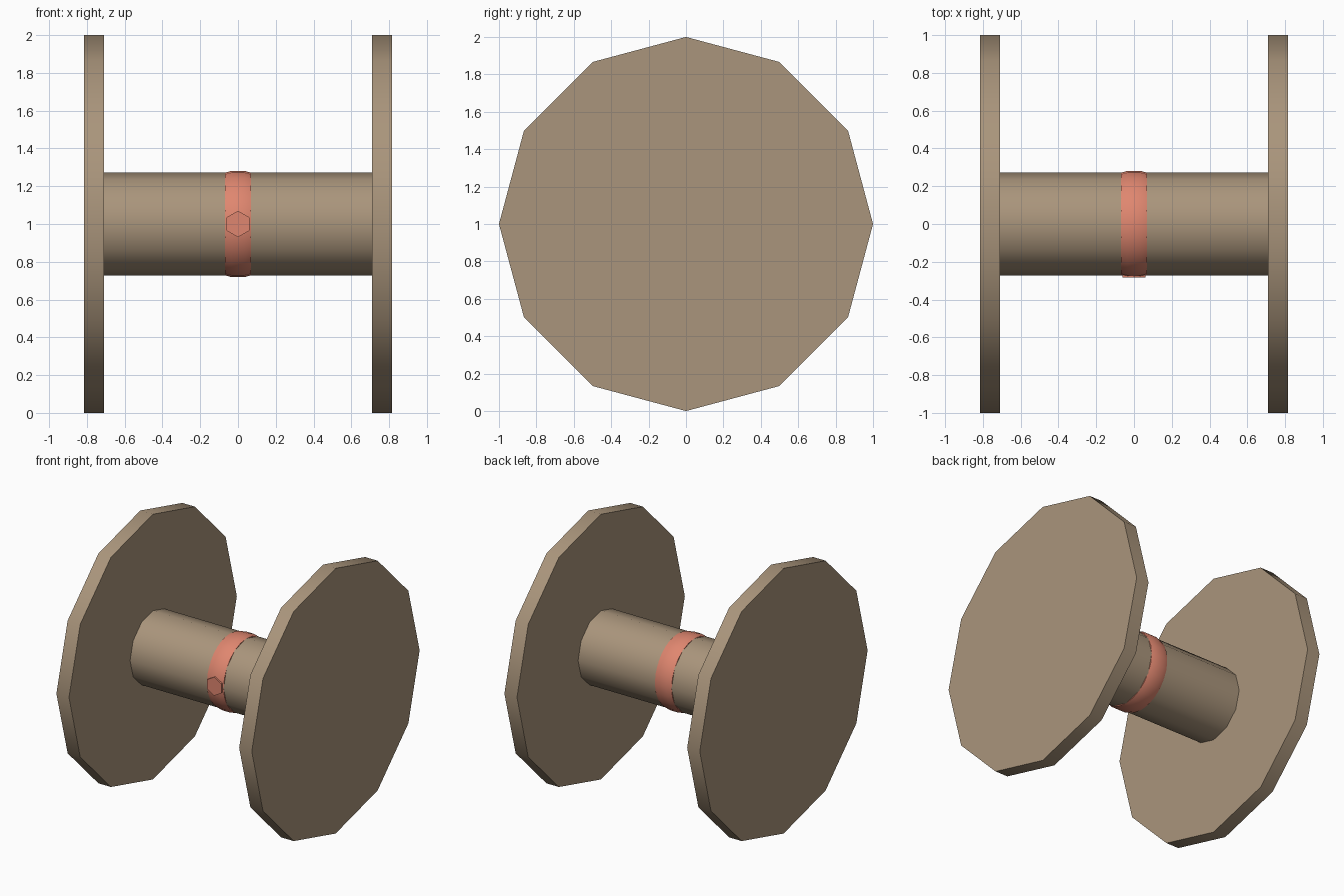
import bpy, bmesh
from math import radians, cos, sin, pi

if "Cube" in bpy.data.objects:
    bpy.data.objects.remove(bpy.data.objects["Cube"])

string_mat = bpy.data.materials.new("string_red")
string_mat.diffuse_color = (0.74, 0.24, 0.16, 1)
string_mat.use_nodes = True
string_mat.node_tree.nodes["Principled BSDF"].inputs["Base Color"].default_value = string_mat.diffuse_color
wood_mat = bpy.data.materials.new("wood_tan")
wood_mat.diffuse_color = (0.40, 0.30, 0.20, 1)
wood_mat.use_nodes = True
wood_mat.node_tree.nodes["Principled BSDF"].inputs["Base Color"].default_value = wood_mat.diffuse_color


def lathe(name, profile, sides, mat, closed=False):
    """Spin an (x, radius) profile around the x axis at z = 1."""
    bm = bmesh.new()
    rings = []
    for x, r in profile:
        rings.append([bm.verts.new((x, r * sin(2 * pi * i / sides), 1 + r * cos(2 * pi * i / sides)))
                      for i in range(sides)])
    pairs = list(zip(rings, rings[1:]))
    if closed:
        pairs.append((rings[-1], rings[0]))
    else:
        bm.faces.new(rings[0])
        bm.faces.new(rings[-1])
    for a, b in pairs:
        for i in range(sides):
            j = (i + 1) % sides
            bm.faces.new((a[i], a[j], b[j], b[i]))
    return finish(name, bm, mat)


def finish(name, bm, mat):
    bmesh.ops.recalc_face_normals(bm, faces=bm.faces)
    mesh = bpy.data.meshes.new(name)
    bm.to_mesh(mesh)
    bm.free()
    mesh.materials.append(mat)
    ob = bpy.data.objects.new(name, mesh)
    bpy.context.collection.objects.link(ob)
    bpy.ops.object.select_all(action='DESELECT')
    ob.select_set(True)
    bpy.context.view_layer.objects.active = ob
    bpy.ops.object.shade_smooth_by_angle(angle=radians(40))
    return ob


# Two twelve-sided end discs
for side, name in ((-1, "left_disc"), (1, "right_disc")):
    lathe(name, [(side * 0.71, 1.0), (side * 0.815, 1.0)], 12, wood_mat)

# Axle between the discs
lathe("axle", [(-0.71, 0.272), (0.71, 0.272)], 12, wood_mat)

# String loop wound round the middle, barely proud of the axle
lathe("string_loop", [(-0.07, 0.25), (-0.07, 0.271), (-0.035, 0.281),
                      (0.035, 0.281), (0.07, 0.271), (0.07, 0.25)], 24, string_mat, closed=True)

# Hexagonal string end, tucked into the front of the loop
bm = bmesh.new()
near = [bm.verts.new((0.07 * sin(i * pi / 3), -0.284, 1 + 0.07 * cos(i * pi / 3))) for i in range(6)]
far = [bm.verts.new((v.co.x, -0.22, v.co.z)) for v in near]
bm.faces.new(near)
bm.faces.new(far)
for i in range(6):
    j = (i + 1) % 6
    bm.faces.new((near[i], near[j], far[j], far[i]))
finish("string_end", bm, string_mat)
